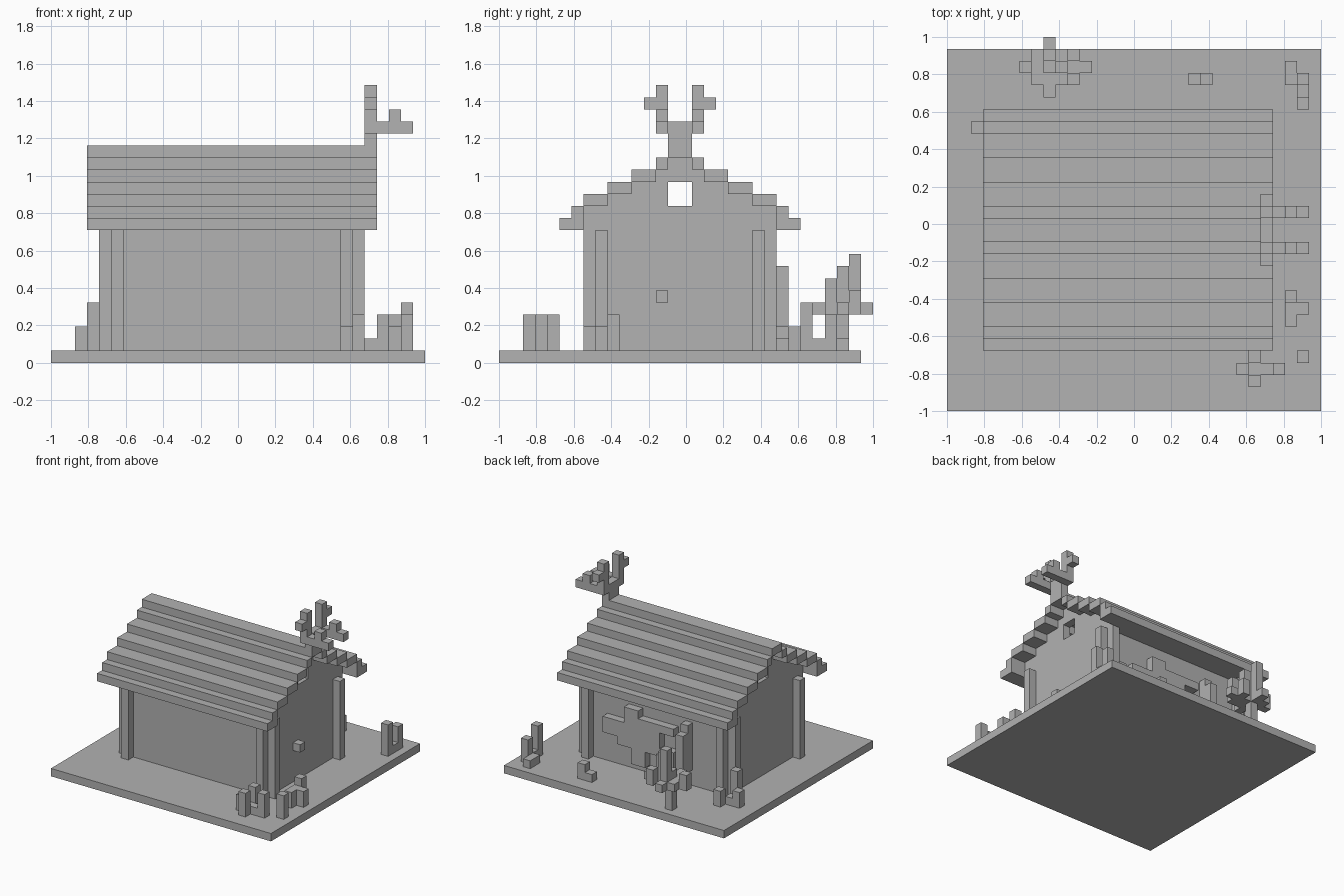
import bpy
import bmesh
from mathutils import Matrix, Vector

old = bpy.data.objects.get("Cube")
if old:
    bpy.data.objects.remove(old, do_unlink=True)

UNIT = 2 / 31  # edge length of one block

stone = bpy.data.materials.new("plain_grey")
stone.use_nodes = True
grey = (0.445, 0.445, 0.445, 1)
stone.diffuse_color = grey
stone.node_tree.nodes["Principled BSDF"].inputs["Base Color"].default_value = grey


def build(name, boxes):
    """Make one object from block-grid boxes, each (low corner, high corner)."""
    bm = bmesh.new()
    for low, high in boxes:
        low, high = Vector(low), Vector(high)
        size = (high - low) * UNIT
        centre = (low + high) / 2 * UNIT - Vector((1, 1, 0))
        place = Matrix.Translation(centre) @ Matrix.Diagonal(size).to_4x4()
        bmesh.ops.create_cube(bm, size=1, matrix=place)
    mesh = bpy.data.meshes.new(name)
    bm.to_mesh(mesh)
    bm.free()
    mesh.materials.append(stone)
    obj = bpy.data.objects.new(name, mesh)
    bpy.context.collection.objects.link(obj)
    return obj


def column(i, j, top, bottom=1):
    """One-block-wide upright column."""
    return (i, j, bottom), (i + 1, j + 1, top)


def both_sides(boxes):
    """Add copies mirrored front to back about the ridge."""
    flipped = [((a[0], 30 - b[1], a[2]), (b[0], 30 - a[1], b[2])) for a, b in boxes]
    return boxes + flipped


# Ground slab
build("ground_slab", [((0, 0, 0), (31, 30, 1))])

# Stepped roof, one block thick
steps = [(5, 7), (6, 7), (7, 9), (9, 11), (11, 13), (13, 14), (14, 15)]
build("stepped_roof", both_sides(
    [((3, a, 11 + n), (27, b, 12 + n)) for n, (a, b) in enumerate(steps)]))

# Long walls with the beam under the eaves
build("long_walls", both_sides([((5, 8, 1), (25, 9, 13)), ((5, 7, 11), (25, 8, 13))]))

# Gable walls with a square window opening
for side, i in (("left", 24), ("right", 5)):
    rows = [(9, 15, 1, 11), (8, 15, 11, 13), (9, 14, 13, 14),
            (11, 14, 14, 15), (13, 15, 15, 16), (14, 15, 16, 17)]
    build(side + "_gable", both_sides(
        [((i, a, low), (i + 1, b, high)) for a, b, low, high in rows]))

# Corner posts, two at each corner
build("corner_posts", both_sides(
    [column(i, j, 11) for i, j in ((5, 7), (24, 7), (4, 8), (25, 8))]))

# Small block on the gable wall
build("gable_knob", [column(25, 13, 6, 5)])

# Ridge ornament with paired antlers
build("ridge_head", [((26, 14, 17), (27, 16, 20))])
build("ridge_antlers", both_sides([
    column(26, 13, 23, 19), column(26, 12, 22, 21),
    ((27, 13, 19), (30, 14, 20)), column(28, 13, 21, 20)]))

# Branching tree behind the house
build("back_tree", [
    column(8, 28, 6), ((6, 28, 4), (12, 29, 5)), ((8, 26, 4), (9, 31, 5)),
    ((7, 27, 4), (11, 28, 5)), column(8, 29, 9, 4), column(9, 28, 8, 4),
    column(10, 27, 7, 4), column(10, 29, 6, 4), column(7, 29, 5, 4),
    column(6, 28, 6, 4)])

# Raised patch spreading over the back wall
patch = [(17, 19, 7, 9), (12, 18, 7, 8), (14, 20, 4, 7), (20, 22, 5, 7),
         (16, 18, 2, 4), (12, 14, 3, 5), (10, 11, 8, 9)]
build("wall_creeper", [((a, 22, low), (b, 23, high)) for a, b, low, high in patch]
      + [((10, 22, 3), (11, 24, 8))])

# Low plants around the slab: (i, j, top)
plants = {
    "front_plant": [(24, 3, 3), (25, 2, 4), (25, 3, 2), (25, 4, 4), (26, 3, 2), (27, 3, 4)],
    "front_sprout": [(29, 4, 4)],
    "side_plant": [(28, 7, 3), (28, 8, 3), (28, 9, 4), (29, 8, 3)],
    "far_plant": [(29, 25, 5), (29, 26, 2), (29, 27, 4), (28, 27, 2), (28, 28, 2)],
    "back_sprout": [(20, 27, 2), (21, 27, 3)],
    "corner_plant": [(2, 23, 3), (3, 22, 5), (3, 23, 2), (4, 24, 3)],
}
for name, stems in plants.items():
    build(name, [column(*stem) for stem in stems])
